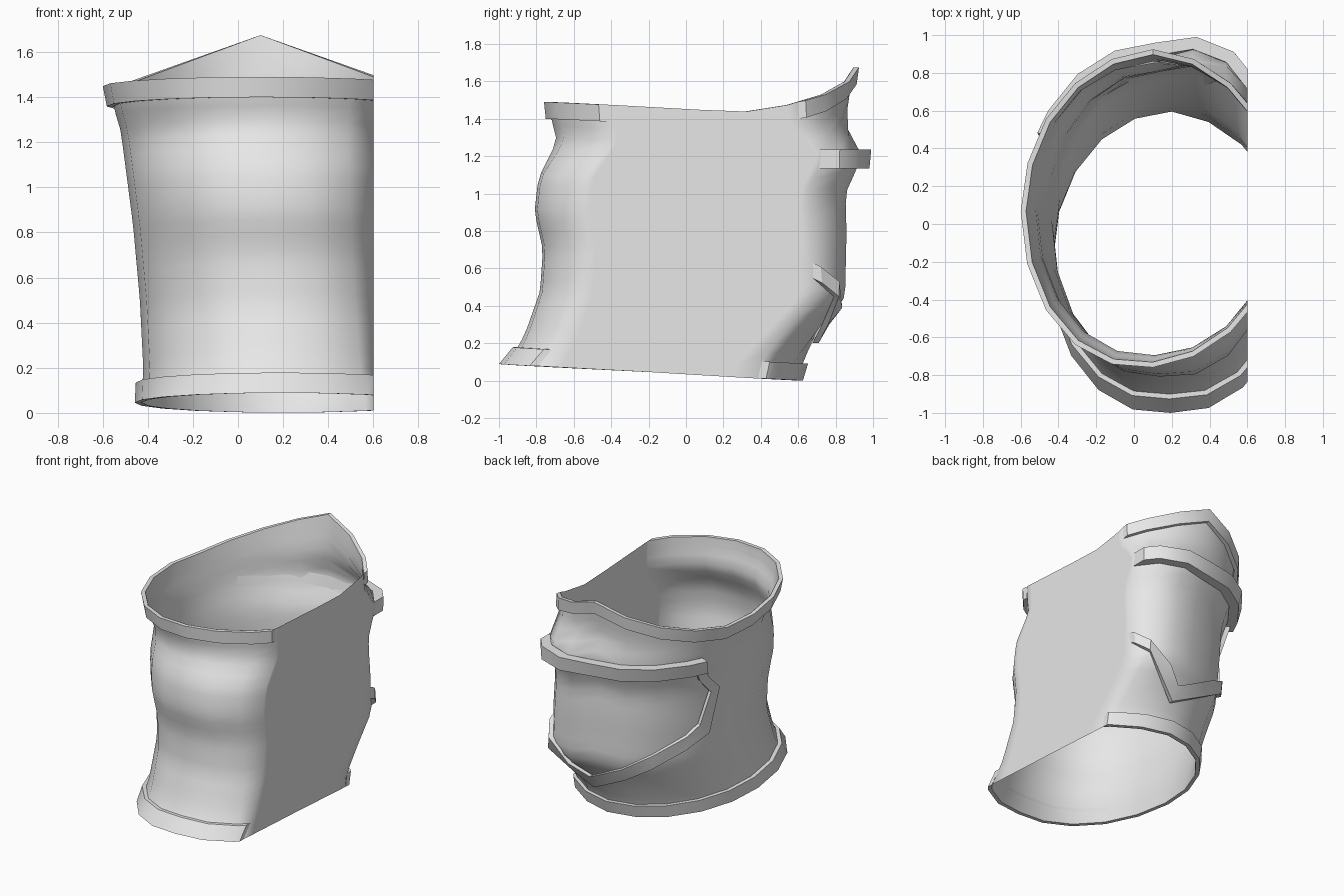
import bpy, bmesh
from math import cos, sin, radians

if "Cube" in bpy.data.objects:
    bpy.data.objects.remove(bpy.data.objects["Cube"])

CUT = 0.6      # plane of the flat inner wall
SEGMENTS = 20
LEVELS = 22

# Profiles as (height, value)
FRONT = [(0.09, -0.97), (0.17, -0.90), (0.28, -0.85), (0.48, -0.78), (0.7, -0.765),
         (0.9, -0.81), (1.08, -0.79), (1.28, -0.69), (1.42, -0.725), (1.67, -0.74)]
BACK = [(0, 0.595), (0.1, 0.625), (0.3, 0.72), (0.45, 0.81), (0.6, 0.81), (0.8, 0.815),
        (1.0, 0.81), (1.14, 0.87), (1.22, 0.895), (1.36, 0.85), (1.5, 0.87), (1.67, 0.895)]
SIDE = [(0, -0.43), (0.2, -0.42), (0.5, -0.435), (0.83, -0.465), (1.1, -0.5),
        (1.25, -0.52), (1.35, -0.55), (1.45, -0.57)]
CENTRE = [(0, 0.2), (1.45, 0.1)]

# Extra fullness of three corners of the cross-section, by height
BACK_INNER = [(0, -0.06), (0.1, -0.04), (0.3, 0.15), (0.45, 0.28), (1.0, 0.28), (1.2, 0.3),
              (1.36, 0.06), (1.5, 0)]
FRONT_INNER = [(0, 0.04), (0.5, 0.09), (1.1, 0.09), (1.4, -0.06)]
FRONT_OUTER = [(0, 0.08), (0.6, 0.05), (1.2, 0.04), (1.45, 0.08)]

steel = bpy.data.materials.new("light_grey")
steel.use_nodes = True
steel.diffuse_color = (0.8, 0.8, 0.8, 1)
steel.node_tree.nodes["Principled BSDF"].inputs["Base Color"].default_value = (0.8, 0.8, 0.8, 1)


def sample(table, z):
    if z <= table[0][0]:
        return table[0][1]
    for (z0, v0), (z1, v1) in zip(table, table[1:]):
        if z <= z1:
            return v0 + (v1 - v0) * (z - z0) / (z1 - z0)
    return table[-1][1]


def surface(deg, z, off=0.0):
    """Point on the shell at an angle and height, pushed outward by off."""
    c, s = cos(radians(deg)), sin(radians(deg))
    front, back, cx = sample(FRONT, z), sample(BACK, z), sample(CENTRE, z)
    a = cx - sample(SIDE, z) + off
    b = (back - front) / 2 + off
    if s < 0:
        corner = FRONT_INNER if c > 0 else FRONT_OUTER
        fuller = sample(corner, z) * s * abs(c)
    else:
        fuller = sample(BACK_INNER, z) * s * max(0, c)
    return (cx + a * c, (front + back) / 2 + b * s + fuller, z)


def bottom_z(deg):
    return 0.035 - 0.055 * (-0.18 + 0.8 * sin(radians(deg)))


def top_z(deg):
    x = 0.1 + 0.69 * cos(radians(deg))
    y = 0.07 + 0.83 * sin(radians(deg))
    low = 1.452 - 0.05 * y
    return max(low, 1.675 - 0.36 * abs(x - 0.1)) if y > 0.2 else low


def finish(name, bm, angle):
    bmesh.ops.recalc_face_normals(bm, faces=bm.faces)
    mesh = bpy.data.meshes.new(name)
    bm.to_mesh(mesh)
    bm.free()
    mesh.materials.append(steel)
    obj = bpy.data.objects.new(name, mesh)
    bpy.context.collection.objects.link(obj)
    bpy.ops.object.select_all(action='DESELECT')
    obj.select_set(True)
    bpy.context.view_layer.objects.active = obj
    bpy.ops.object.shade_smooth_by_angle(angle=radians(angle))


def slice_at_cut(bm, remove):
    bmesh.ops.bisect_plane(bm, geom=bm.verts[:] + bm.edges[:] + bm.faces[:], dist=1e-5,
                           plane_co=(CUT, 0, 0), plane_no=(1, 0, 0), clear_outer=remove)


def strip(name, stations, outer, closed=False):
    """Box-section trim; each station is a pair of (angle, height) edges."""
    bm = bmesh.new()
    rings = []
    for low, high in stations:
        rings.append([bm.verts.new(surface(*p, off)) for p, off in
                      ((low, 0.002), (low, outer), (high, outer), (high, 0.002))])
    pairs = list(zip(rings, rings[1:]))
    if closed:
        pairs.append((rings[-1], rings[0]))
    else:
        bm.faces.new(rings[0])
        bm.faces.new(rings[-1])
    for r, s in pairs:
        for i in range(4):
            j = (i + 1) % 4
            bm.faces.new((r[i], r[j], s[j], s[i]))
    slice_at_cut(bm, True)
    bmesh.ops.holes_fill(bm, edges=[e for e in bm.edges if e.is_boundary], sides=0)
    finish(name, bm, 32)


angles = [360 * i / SEGMENTS for i in range(SEGMENTS)]

# Open shell, pressed flat against the inner wall plane and softly rounded into it
bm = bmesh.new()
grid = []
for k in range(LEVELS + 1):
    f = k / LEVELS
    grid.append([bm.verts.new(surface(d, bottom_z(d) * (1 - f) + top_z(d) * f)) for d in angles])
for lower, upper in zip(grid, grid[1:]):
    for i in range(SEGMENTS):
        j = (i + 1) % SEGMENTS
        bm.faces.new((lower[i], lower[j], upper[j], upper[i]))
slice_at_cut(bm, False)
for v in bm.verts:
    v.co.x = min(v.co.x, CUT)
finish("shell", bm, 75)

# Rim bands
strip("top_band", [((d, top_z(d) - 0.09), (d, top_z(d))) for d in angles], 0.03, True)
strip("bottom_band", [((d, bottom_z(d)), (d, bottom_z(d) + 0.09)) for d in angles], 0.03, True)

# Strap across the back
strip("back_strap", [((d, 1.135), (d, 1.235)) for d in (18, 36, 54, 72, 90, 108, 126, 144, 153)],
      0.07)

# Pointed trim under the strap, with a kinked outer end
strip("pointed_trim", [((30, 0.66), (30, 0.74)), ((54, 0.45), (54, 0.53)),
                       ((72, 0.3), (72, 0.39)), ((84, 0.2), (84, 0.3)),
                       ((90, 0.23), (90, 0.33)), ((108, 0.33), (108, 0.43)),
                       ((126, 0.44), (126, 0.54)), ((144, 0.55), (144, 0.65)),
                       ((157, 0.64), (151, 0.72)), ((160, 0.97), (155, 0.95)),
                       ((154, 1.08), (149, 1.06)), ((153, 1.15), (148, 1.15))], 0.035)
